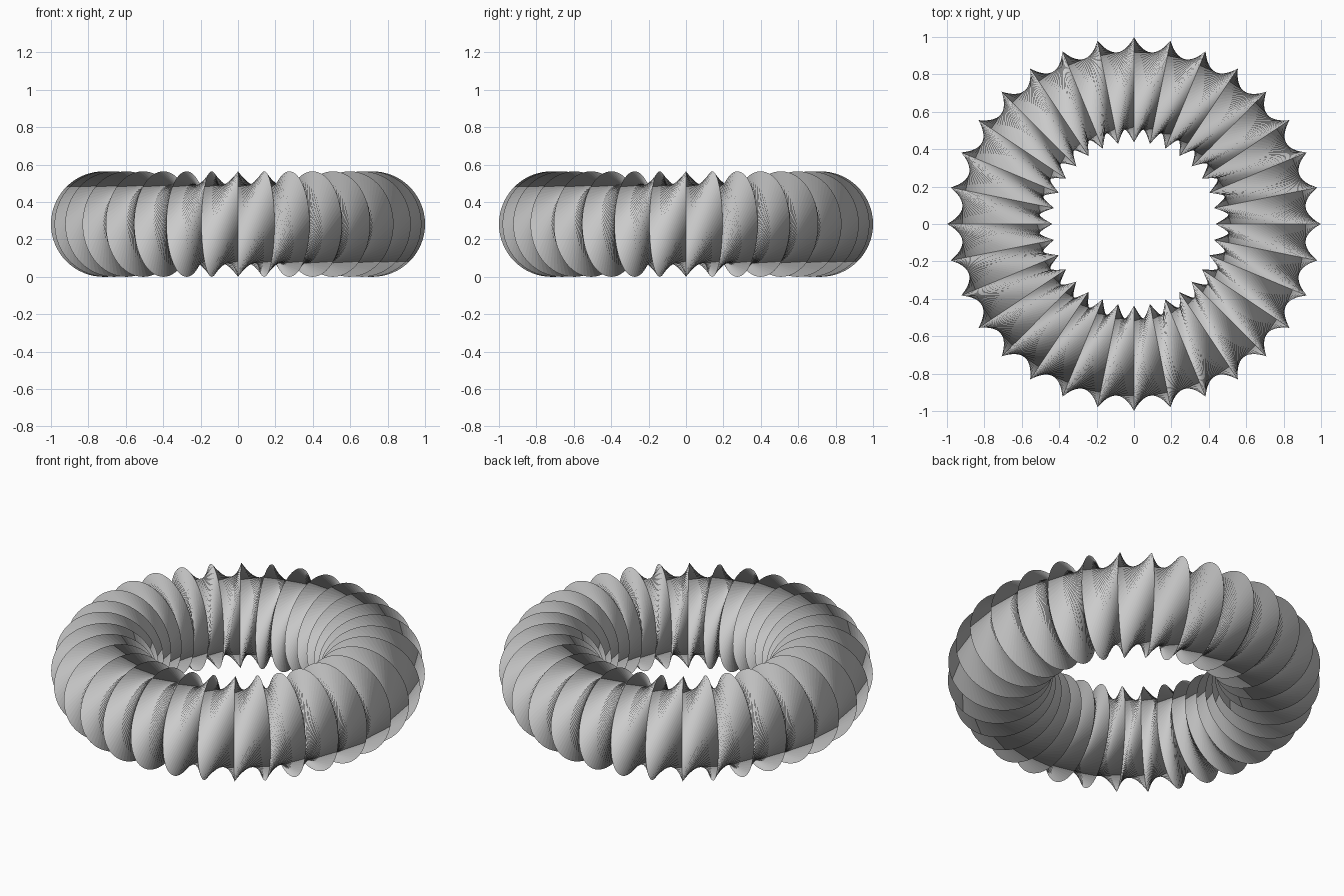
import bpy, bmesh
from math import sin, cos, pi

if "Cube" in bpy.data.objects:
    bpy.data.objects.remove(bpy.data.objects["Cube"])

RINGS = 32          # ridges around the ring
SIDES = 64          # points on each ridge circle
TWIST = SIDES // 4  # quarter turn between neighbouring ridges
TUBE = 0.282
MAJOR = 1.0 - TUBE


def ridge_circle(bm, index):
    az = 2 * pi * index / RINGS
    verts = []
    for j in range(SIDES):
        a = 2 * pi * j / SIDES
        rad = MAJOR + TUBE * cos(a)
        verts.append(bm.verts.new((rad * cos(az), rad * sin(az), TUBE + TUBE * sin(a))))
    return verts


# Twisted ring: straight rulings join each circle to the next a quarter turn on,
# which pinches the tube into a waist between ridges
bm = bmesh.new()
rings = [ridge_circle(bm, i) for i in range(RINGS)]
for i in range(RINGS):
    here, there = rings[i], rings[(i + 1) % RINGS]
    for j in range(SIDES):
        k = j + TWIST
        bm.faces.new((here[j], there[k % SIDES],
                      there[(k + 1) % SIDES], here[(j + 1) % SIDES]))
bmesh.ops.recalc_face_normals(bm, faces=bm.faces)

mesh = bpy.data.meshes.new("twisted_ring")
bm.to_mesh(mesh)
bm.free()
ring = bpy.data.objects.new("twisted_ring", mesh)
bpy.context.collection.objects.link(ring)
